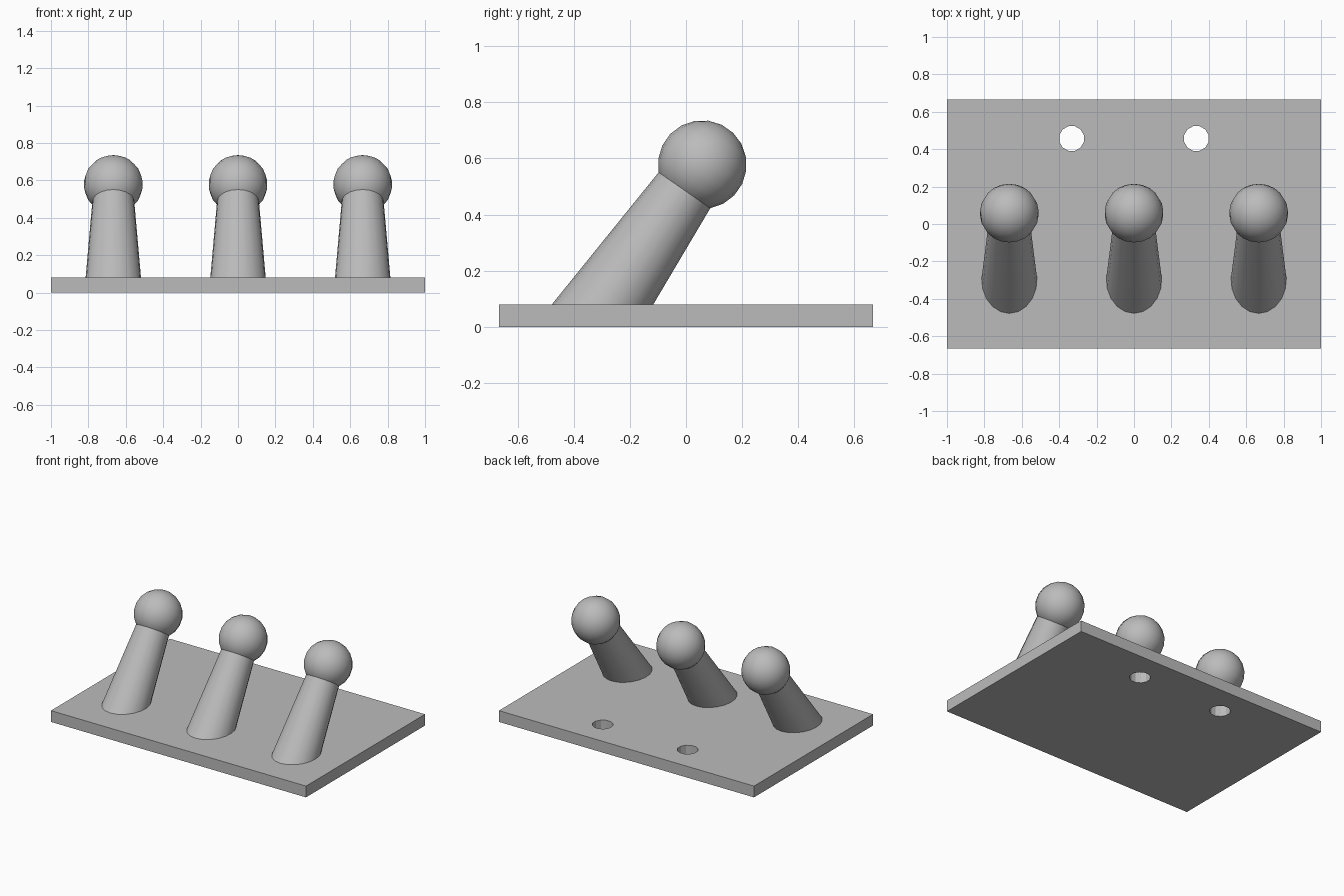
import bpy
import bmesh
from math import radians, pi, sin, cos
from mathutils import Matrix, Vector

default = bpy.data.objects.get("Cube")
if default:
    bpy.data.objects.remove(default, do_unlink=True)

THICK = 0.08
BALL = Vector((0, 0.058, 0.578))
BALL_R = 0.158
TILT = Matrix.Rotation(radians(-34.8), 4, 'X')
SIDES = 20

grey = bpy.data.materials.new("grey")
grey.use_nodes = True
colour = (0.5, 0.5, 0.5, 1)
grey.diffuse_color = colour
grey.node_tree.nodes["Principled BSDF"].inputs["Base Color"].default_value = colour


def finish(name, bm, location=(0, 0, 0), smooth=False):
    bmesh.ops.recalc_face_normals(bm, faces=bm.faces)
    mesh = bpy.data.meshes.new(name)
    bm.to_mesh(mesh)
    bm.free()
    mesh.materials.append(grey)
    obj = bpy.data.objects.new(name, mesh)
    obj.location = location
    bpy.context.collection.objects.link(obj)
    if smooth:
        bpy.ops.object.select_all(action='DESELECT')
        obj.select_set(True)
        bpy.context.view_layer.objects.active = obj
        bpy.ops.object.shade_smooth_by_angle(angle=radians(30))
    return obj


# Base plate
bm = bmesh.new()
bmesh.ops.create_cube(bm, size=1)
bmesh.ops.scale(bm, vec=(2, 4 / 3, THICK), verts=bm.verts)
plate = finish("base_plate", bm, (0, 0, THICK / 2))

# Screw holes through the plate
for side, x in (("right", -1 / 3), ("left", 1 / 3)):
    bm = bmesh.new()
    bmesh.ops.create_cone(bm, cap_ends=True, segments=12, radius1=0.068,
                          radius2=0.068, depth=0.3,
                          matrix=Matrix.Rotation(pi / 12, 4, 'Z'))
    cutter = finish(side + "_hole_cutter", bm, (x, 0.457, THICK / 2))
    cutter.hide_render = True
    cutter.hide_set(True)
    cut = plate.modifiers.new(side + "_hole", 'BOOLEAN')
    cut.operation = 'DIFFERENCE'
    cut.solver = 'EXACT'
    cut.object = cutter

# Three leaning pegs with ball ends
for side, x in (("right", -2 / 3), ("middle", 0), ("left", 2 / 3)):
    # Tapered stem along the tilted axis, trimmed level inside the plate
    bm = bmesh.new()
    length = 0.9
    bmesh.ops.create_cone(bm, cap_ends=True, segments=SIDES,
                          radius1=0.104 + 0.0726 * length, radius2=0.104, depth=length,
                          matrix=Matrix.Translation(BALL) @ TILT
                          @ Matrix.Translation((0, 0, -length / 2)))
    bmesh.ops.bisect_plane(bm, geom=bm.verts[:] + bm.edges[:] + bm.faces[:],
                           plane_co=(0, 0, THICK / 2), plane_no=(0, 0, 1),
                           clear_inner=True)
    bmesh.ops.holes_fill(bm, edges=[e for e in bm.edges if e.is_boundary])
    finish(side + "_stem", bm, (x, 0, 0), smooth=True)

    # Ball turned from a half-circle profile with small flat ends
    bm = bmesh.new()
    rings = SIDES // 2
    angles = [(i + 0.5) * pi / rings for i in range(rings)]
    points = [bm.verts.new((BALL_R * sin(a), 0, BALL_R * cos(a))) for a in angles]
    arc = [bm.edges.new(pair) for pair in zip(points, points[1:])]
    bmesh.ops.spin(bm, geom=points + arc, cent=(0, 0, 0), axis=(0, 0, 1),
                   angle=2 * pi, steps=SIDES, use_merge=True)
    bmesh.ops.remove_doubles(bm, verts=bm.verts, dist=0.0001)
    bmesh.ops.holes_fill(bm, edges=[e for e in bm.edges if e.is_boundary])
    bmesh.ops.transform(bm, matrix=TILT, verts=bm.verts)
    finish(side + "_ball", bm, BALL + Vector((x, 0, 0)), smooth=True)
